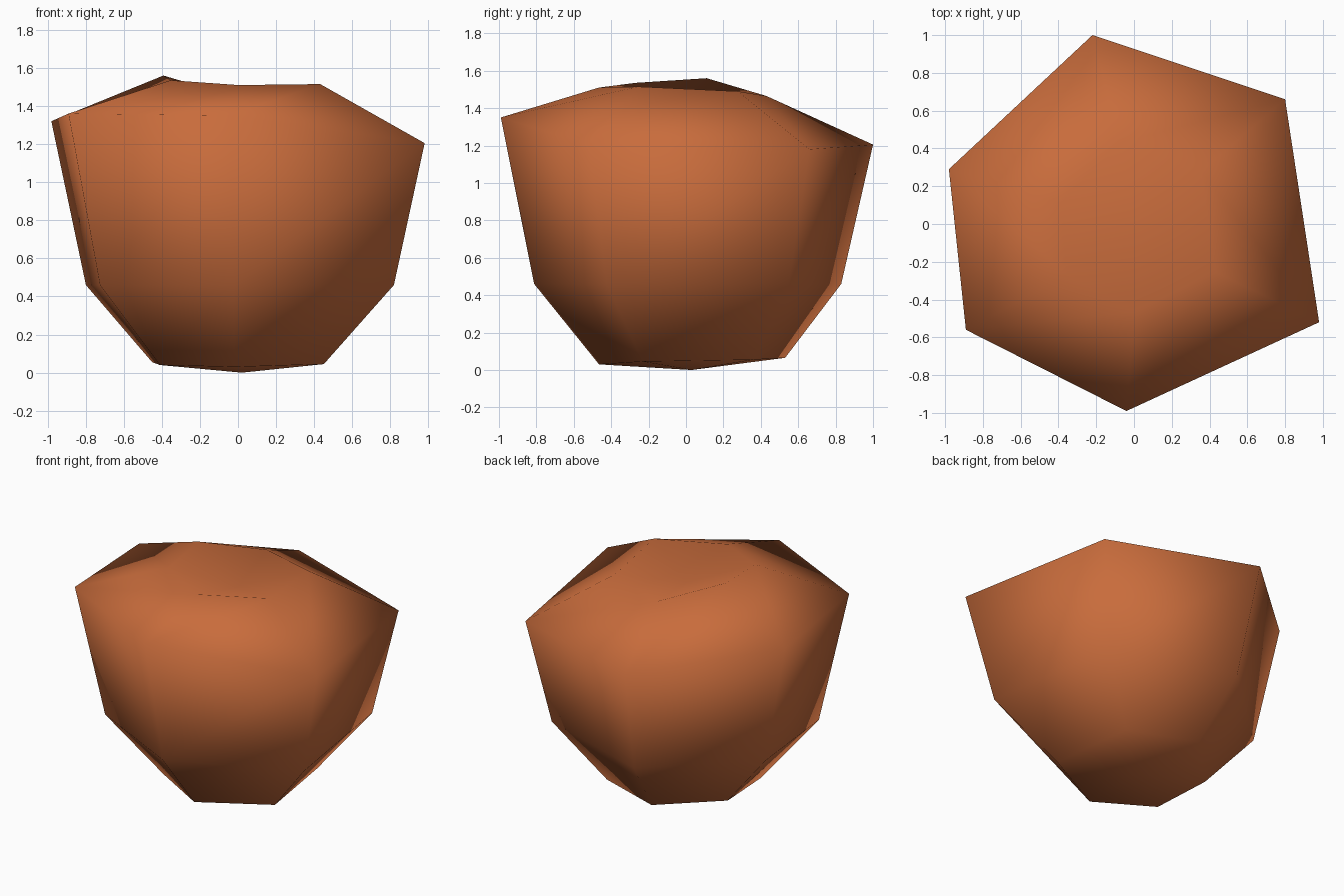
import bpy, bmesh

if "Cube" in bpy.data.objects:
    bpy.data.objects.remove(bpy.data.objects["Cube"])

# Uneven six-sided outline at the widest part of the boulder
OUTLINE = [(-0.98, 0.29), (-0.89, -0.56), (-0.04, -0.99),
           (0.98, -0.52), (0.80, 0.66), (-0.22, 1.00)]

# Each ring: scale in x and y, shift in x and y, height of each corner
RINGS = [
    ((0.46, 0.50), (0.00, 0.03), (0.055, 0.04, 0.03, 0.045, 0.055, 0.065)),
    ((0.825, 0.825), (0.01, 0.005), (0.46,) * 6),
    ((1.0, 1.0), (0.0, 0.0), (1.32, 1.36, 1.35, 1.205, 1.18, 1.205)),
    ((0.42, 0.45), (0.02, -0.02), (1.56, 1.535, 1.51, 1.515, 1.49, 1.465)),
]

bm = bmesh.new()
rings = [[bm.verts.new((x * sx + dx, y * sy + dy, z))
          for (x, y), z in zip(OUTLINE, heights)]
         for (sx, sy), (dx, dy), heights in RINGS]

# Side walls
for lower, upper in zip(rings, rings[1:]):
    for i in range(6):
        j = (i + 1) % 6
        bm.faces.new((lower[i], lower[j], upper[j], upper[i]))

# Shallow point below and dented top
base = bm.verts.new((0.02, 0.03, 0.0))
dent = bm.verts.new((0.02, -0.03, 1.40))
for i in range(6):
    j = (i + 1) % 6
    bm.faces.new((base, rings[0][j], rings[0][i]))
    bm.faces.new((dent, rings[-1][i], rings[-1][j]))

bmesh.ops.recalc_face_normals(bm, faces=bm.faces)
for face in bm.faces:
    face.smooth = True

mesh = bpy.data.meshes.new("boulder")
bm.to_mesh(mesh)
bm.free()

# Clay colour
clay = bpy.data.materials.new("clay_orange")
clay.diffuse_color = (0.58, 0.15, 0.045, 1.0)
clay.use_nodes = True
clay.node_tree.nodes["Principled BSDF"].inputs["Base Color"].default_value = clay.diffuse_color
mesh.materials.append(clay)

boulder = bpy.data.objects.new("boulder", mesh)
bpy.context.collection.objects.link(boulder)
